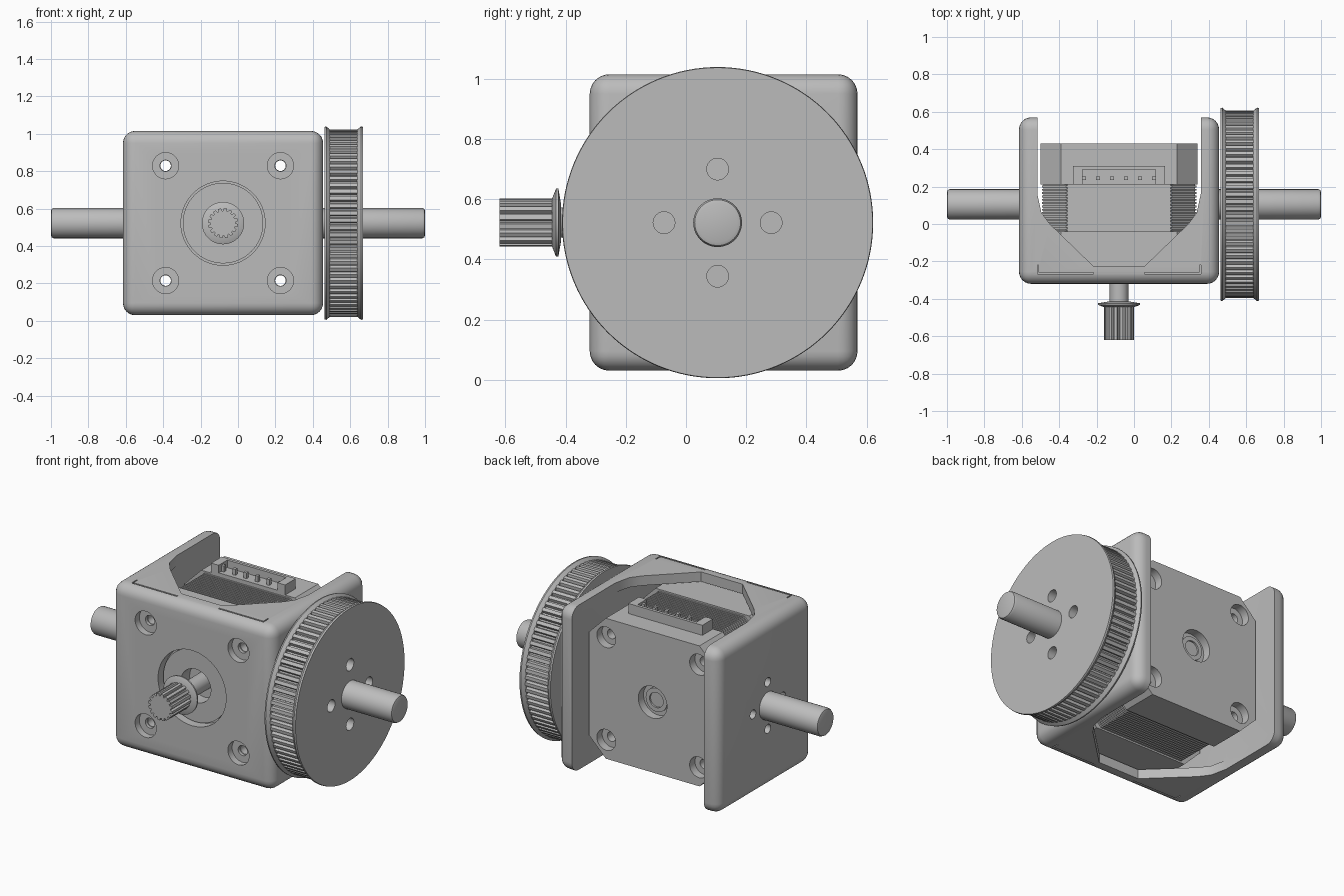
import bpy, bmesh, math
from mathutils import Vector, Matrix

if "Cube" in bpy.data.objects:
    bpy.data.objects.remove(bpy.data.objects["Cube"], do_unlink=True)

grey = bpy.data.materials.new("plain grey")
grey.use_nodes = True
grey.diffuse_color = (0.5, 0.5, 0.5, 1)
grey.node_tree.nodes["Principled BSDF"].inputs["Base Color"].default_value = (0.5, 0.5, 0.5, 1)

CX, CZ = -0.08, 0.522      # motor axis
AY = 0.105                 # cross axle, y position
AXES = {"x": Vector((1, 0, 0)), "y": Vector((0, 1, 0)), "z": Vector((0, 0, 1))}


def finish(bm, name):
    bmesh.ops.recalc_face_normals(bm, faces=bm.faces)
    mesh = bpy.data.meshes.new(name)
    bm.to_mesh(mesh)
    bm.free()
    mesh.materials.append(grey)
    ob = bpy.data.objects.new(name, mesh)
    bpy.context.collection.objects.link(ob)
    return ob


def box(name, x, y, z, bevel=0):
    bm = bmesh.new()
    bmesh.ops.create_cube(bm, size=1)
    for v in bm.verts:
        v.co = [(a + b) / 2 + c * (b - a) for (a, b), c in zip((x, y, z), v.co)]
    if bevel:
        bmesh.ops.bevel(bm, geom=bm.edges[:], offset=bevel, segments=6, profile=0.5, affect='EDGES')
    return finish(bm, name)


def prism(name, pts, axis, lo, hi, centre=(0, 0, 0)):
    """Extrude a 2D outline along an axis."""
    place = {"x": lambda u, v, w: (w, u, v), "y": lambda u, v, w: (u, w, v),
             "z": lambda u, v, w: (u, v, w)}[axis]
    bm = bmesh.new()
    rings = [[bm.verts.new(Vector(place(u, v, w)) + Vector(centre)) for u, v in pts] for w in (lo, hi)]
    for ring in rings:
        bm.faces.new(ring)
    n = len(pts)
    for i in range(n):
        j = (i + 1) % n
        bm.faces.new((rings[0][i], rings[0][j], rings[1][j], rings[1][i]))
    return finish(bm, name)


def lathe(name, profile, axis, centre, seg=64):
    """Spin (radius, position along axis) points into a closed solid."""
    rot = AXES["z"].rotation_difference(AXES[axis]).to_matrix()
    bm = bmesh.new()
    rings = []
    for r, h in profile:
        rings.append([bm.verts.new(rot @ Vector((r * math.cos(a), r * math.sin(a), h)) + Vector(centre))
                      for a in (2 * math.pi * i / seg for i in range(seg))])
    for a, b in zip(rings, rings[1:]):
        for i in range(seg):
            j = (i + 1) % seg
            bm.faces.new((a[i], a[j], b[j], b[i]))
    bm.faces.new(rings[0])
    bm.faces.new(rings[-1])
    return finish(bm, name)


def rod(name, r, lo, hi, axis, centre, seg=40):
    return lathe(name, [(r, lo), (r, hi)], axis, centre, seg)


def cut(target, cutters):
    for c in cutters:
        mod = target.modifiers.new("cut", 'BOOLEAN')
        mod.operation, mod.solver, mod.object = 'DIFFERENCE', 'EXACT', c
        bpy.context.view_layer.objects.active = target
        bpy.ops.object.modifier_apply(modifier=mod.name)
        bpy.data.objects.remove(c, do_unlink=True)


def octagon(h, c):
    k = h - c
    return [(k, -h), (h, -k), (h, k), (k, h), (-k, h), (-h, k), (-h, -k), (-k, -h)]


def gear(n, root, tip):
    pts = []
    for i in range(n):
        for f, r in ((0, root), (0.22, root), (0.36, tip), (0.86, tip)):
            a = 2 * math.pi * (i + f) / n
            pts.append((r * math.cos(a), r * math.sin(a)))
    return pts


motor = (CX, 0, CZ)
screws = [(CX + sx * 0.307, 0, CZ + sz * 0.307) for sx in (-1, 1) for sz in (-1, 1)]

# U-shaped bracket with corner gussets
bracket = box("bracket", (-0.615, 0.455), (-0.32, 0.57), (0.03, 1.015), 0.065)
half = [(0.137, -0.225), (0.37, 0.0), (0.415, 0.06), (0.437, 0.16), (0.437, 0.7)]
opening = [(CX + x, y) for x, y in half] + [(CX - x, y) for x, y in reversed(half)]
cutters = [prism("opening_cutter", opening, "z", -0.1, 1.2),
           box("pocket_cutter", (CX - 0.437, CX + 0.437), (-0.262, 0.7), (CZ - 0.435, CZ + 0.435)),
           rod("boss_cutter", 0.225, -0.5, 0, "y", motor, 64)]
for p in screws:
    cutters += [rod("bore_cutter", 0.07, -0.4, -0.28, "y", p), rod("hole_cutter", 0.03, -0.5, 0, "y", p)]
for dy, dz in ((1, 0), (-1, 0), (0, 1), (0, -1)):
    cutters.append(rod("wall_hole_cutter", 0.027, -0.7, -0.5, "x", (0, AY + 0.14 * dy, CZ + 0.14 * dz), 24))
for s in (-1, 1):
    # thin relief slots along the front plate edge
    for z in ((0.0, 0.06), (0.985, 1.1)):
        xs = sorted((CX + s * 0.137, CX + s * 0.437))
        cutters.append(box("slot_cutter", xs, (-0.267, -0.259), z))
        xe = sorted((CX + s * 0.43, CX + s * 0.437))
        cutters.append(box("slot_end_cutter", xe, (-0.262, -0.22), z))
cut(bracket, cutters)

# Motor: two end caps with a laminated core between them
front_cap = prism("motor_front_cap", octagon(0.42, 0.11), "y", -0.26, -0.04, motor)
back_cap = prism("motor_back_cap", octagon(0.42, 0.11), "y", 0.21, 0.43, motor)
cut(front_cap, [rod("c", 0.028, -1, 1, "y", p) for p in screws]
    + [rod("c", 0.1, -0.4, -0.2, "y", motor)])
cut(back_cap, [rod("c", 0.028, -1, 1, "y", p) for p in screws]
    + [rod("c", 0.062, 0.38, 0.5, "y", p) for p in screws]
    + [rod("c", 0.095, 0.38, 0.5, "y", motor)])
core = prism("motor_core", octagon(0.405, 0.13), "y", -0.045, 0.215, motor)
cut(core, [rod("c", 0.028, -1, 1, "y", p) for p in screws])
sheets = 14
for i in range(sheets):
    y = -0.04 + 0.25 * i / sheets
    sheet = prism("core_sheet", octagon(0.413, 0.13), "y", y + 0.004, y + 0.014, motor)
    cut(sheet, [rod("c", 0.028, -1, 1, "y", p) for p in screws])
lathe("rear_bearing", [(0.07, 0.37), (0.07, 0.395), (0.045, 0.395), (0.045, 0.385)], "y", motor, 40)
boss = rod("front_boss", 0.215, -0.285, -0.25, "y", motor, 64)
cut(boss, [rod("c", 0.1, -0.4, -0.2, "y", motor)])

# Cable connector on top of the motor
TOP = CZ + 0.41
x0, x1 = CX - 0.245, CX + 0.245
box("connector_base", (x0, x1), (0.21, 0.31), (TOP, TOP + 0.025))
box("connector_back", (x0, x1), (0.292, 0.31), (TOP, TOP + 0.07))
for a, b in ((x0, x0 + 0.05), (x1 - 0.05, x1)):
    box("connector_end", (a, b), (0.21, 0.31), (TOP, TOP + 0.07))
for i in range(6):
    x = CX + (i - 2.5) * 0.075
    box("connector_pin", (x - 0.01, x + 0.01), (0.235, 0.255), (TOP, TOP + 0.06))

# Motor shaft with toothed pinion
lathe("motor_shaft", [(0.05, -0.6), (0.05, 0.0)], "y", motor)
prism("pinion", gear(16, 0.066, 0.08), "y", -0.62, -0.43, motor)
lathe("pinion_flange", [(0.08, -0.445), (0.113, -0.432), (0.113, -0.424), (0.06, -0.415)], "y", motor)

# Cross axle stubs
axle = (0, AY, CZ)
for name, s in (("left_axle", 1), ("right_axle", -1)):
    lathe(name, [(0.065, s), (0.076, s * 0.996), (0.081, s * 0.985), (0.081, s * 0.42 if s > 0 else -0.56)],
          "x", axle, 48)

# Large toothed pulley
teeth = prism("pulley_teeth", gear(80, 0.484, 0.502), "x", 0.48, 0.65, axle)
inner = lathe("pulley_inner_flange", [(0.515, 0.463), (0.517, 0.472), (0.5, 0.492)], "x", axle, 128)
outer = lathe("pulley_outer_flange", [(0.5, 0.637), (0.517, 0.658), (0.515, 0.668)], "x", axle, 128)
for ob in (teeth, inner, outer):
    cut(ob, [rod("c", 0.036, 0.3, 0.9, "x", (0, AY + 0.178 * dy, CZ + 0.178 * dz), 32)
             for dy, dz in ((1, 0), (-1, 0), (0, 1), (0, -1))])

# Smooth shading with sharp edges kept
bpy.ops.object.select_all(action='DESELECT')
for ob in bpy.context.scene.objects:
    if ob.type == 'MESH':
        ob.select_set(True)
        bpy.context.view_layer.objects.active = ob
bpy.ops.object.shade_smooth_by_angle(angle=math.radians(32))
